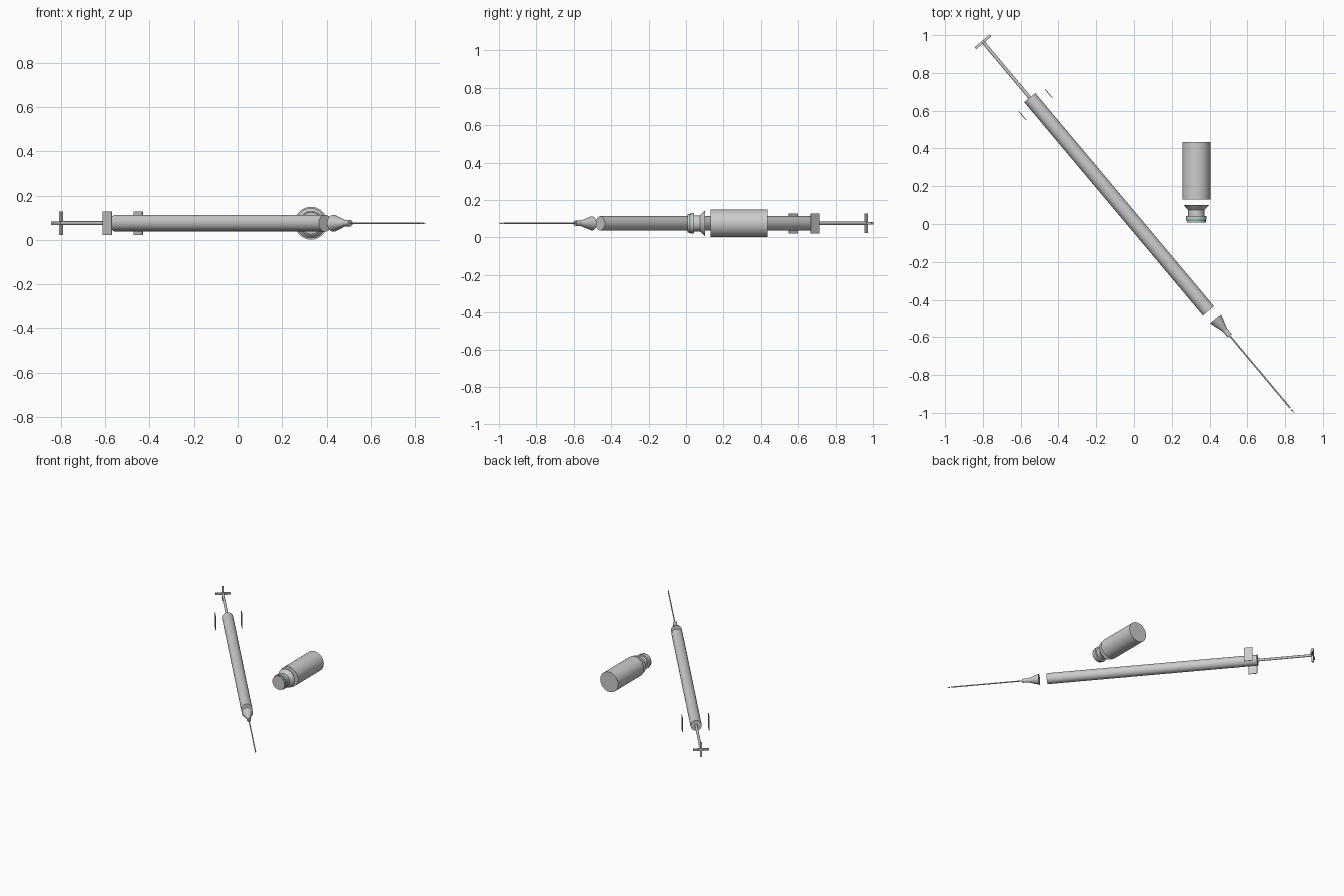
import bpy, math
from mathutils import Matrix, Vector

if "Cube" in bpy.data.objects:
    bpy.data.objects.remove(bpy.data.objects["Cube"])

Z = 0.075
# local +x runs from the plunger to the needle tip
SYRINGE = Matrix.Translation((-0.079, 0.1055, Z)) @ Matrix.Rotation(math.radians(-50), 4, 'Z')
# local +x runs from the vial base to its cap (world -y)
VIAL = Matrix.Translation((0.33, 0, Z)) @ Matrix.Rotation(math.radians(-90), 4, 'Z')
X_AXIS = Matrix.Rotation(math.radians(90), 4, 'Y')


def turned(name, frame, a, b, r1, r2=None, sides=32):
    """Cylinder or cone along the frame's x axis from a (radius r1) to b (radius r2)."""
    bpy.ops.mesh.primitive_cone_add(vertices=sides, radius1=r1,
                                    radius2=r1 if r2 is None else r2, depth=b - a)
    o = bpy.context.object
    o.name = name
    o.matrix_world = frame @ Matrix.Translation(((a + b) / 2, 0, 0)) @ X_AXIS
    bpy.ops.object.shade_smooth_by_angle(angle=math.radians(35))
    return o


def box(name, frame, centre, size):
    bpy.ops.mesh.primitive_cube_add(size=1)
    o = bpy.context.object
    o.name = name
    o.matrix_world = frame @ Matrix.Translation(centre) @ Matrix.Diagonal(Vector((*size, 1)))
    return o


# syringe barrel and plunger
turned("barrel", SYRINGE, -0.736, 0.736, 0.038)
turned("plunger_rod", SYRINGE, -1.121, -0.70, 0.009, sides=16)
box("thumb_bar_flat", SYRINGE, (-1.121, 0, 0), (0.014, 0.105, 0.014))
box("thumb_bar_upright", SYRINGE, (-1.121, 0, 0), (0.014, 0.014, 0.105))

# finger plates on both sides of the barrel
for side, label in ((1, "left"), (-1, "right")):
    box("finger_plate_" + label, SYRINGE, (-0.687, side * 0.091, 0), (0.06, 0.004, 0.106))

# needle
turned("needle_cone", SYRINGE, 0.794, 0.872, 0.038, 0.014)
turned("needle_hub", SYRINGE, 0.865, 0.912, 0.014)
turned("needle", SYRINGE, 0.905, 1.410, 0.004, sides=12)
turned("needle_tip", SYRINGE, 1.421, 1.443, 0.004, 0.0005, sides=12)

# vial
turned("vial_body", VIAL, -0.435, -0.130, 0.074, sides=48)
turned("vial_shoulder", VIAL, -0.101, -0.074, 0.068, 0.042, sides=48)
turned("vial_neck", VIAL, -0.078, -0.030, 0.043, sides=48)
turned("vial_cap", VIAL, -0.043, -0.024, 0.055, sides=48)
turned("cap_front", VIAL, -0.018, -0.008, 0.050, sides=48)
seal = turned("cap_seal", VIAL, -0.024, -0.016, 0.051, sides=48)
green = bpy.data.materials.new("seal_green")
green.diffuse_color = (0.1, 0.4, 0.2, 1)
green.use_nodes = True
green.node_tree.nodes["Principled BSDF"].inputs["Base Color"].default_value = green.diffuse_color
seal.data.materials.append(green)
